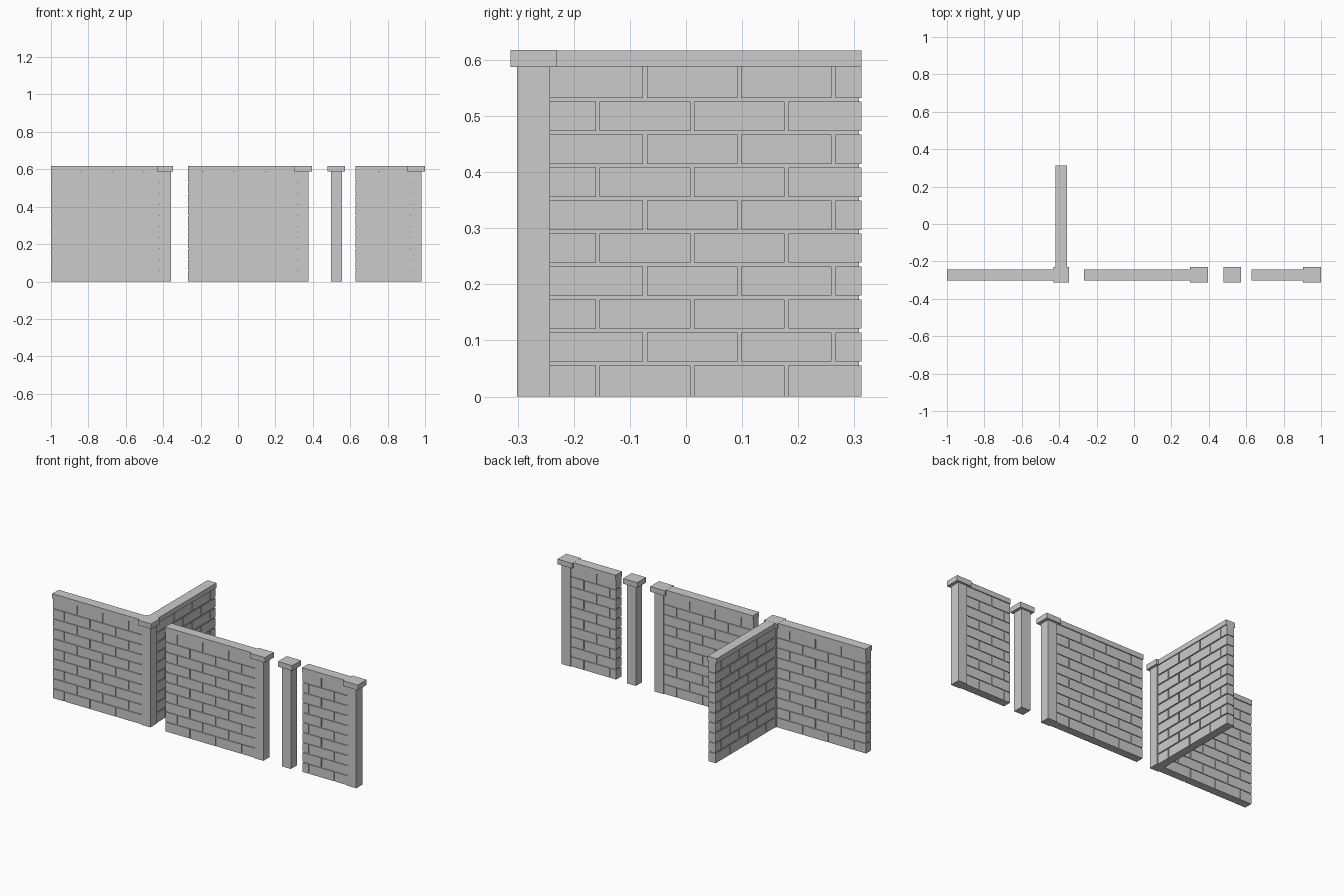
import bpy, bmesh
from mathutils import Vector

if "Cube" in bpy.data.objects:
    bpy.data.objects.remove(bpy.data.objects["Cube"])

H, CAP_TOP = 0.588, 0.617          # wall height, top of capping
POST = 0.059                       # post width
Y0 = -0.272                        # centre line of the front run
ROWS, PITCH, GAP = 10, 0.168, 0.0065
BRICK_T, CORE_T = 0.048, 0.038     # brick and mortar thickness


def add_box(bm, lo, hi):
    lo, hi = Vector(lo), Vector(hi)
    verts = bmesh.ops.create_cube(bm, size=1)["verts"]
    for v in verts:
        v.co = Vector((lo[i] + hi[i]) / 2 + v.co[i] * (hi[i] - lo[i]) for i in range(3))


def finish(bm, name):
    bmesh.ops.recalc_face_normals(bm, faces=bm.faces)
    mesh = bpy.data.meshes.new(name)
    bm.to_mesh(mesh)
    bm.free()
    bpy.context.collection.objects.link(bpy.data.objects.new(name, mesh))


def box(name, lo, hi):
    bm = bmesh.new()
    add_box(bm, lo, hi)
    finish(bm, name)


def wall(name, origin, direction, length, phase=0):
    """Brick wall running from a post face along direction (unit x or y)."""
    d = Vector(direction)
    side = Vector((-d.y, d.x))

    def span(a, b, t, z0, z1):
        p = Vector(origin) + d * a - side * t / 2
        q = Vector(origin) + d * b + side * t / 2
        return ((min(p.x, q.x), min(p.y, q.y), z0),
                (max(p.x, q.x), max(p.y, q.y), z1))

    # mortar core, slightly short at the free end
    box(name + "_mortar", *span(-0.01, length - 0.005, CORE_T, 0.0, H))
    # staggered bricks
    bm = bmesh.new()
    course = H / ROWS
    for r in range(ROWS):
        z0 = r * course + (GAP / 2 if r else 0)
        z1 = (r + 1) * course - (GAP / 2 if r < ROWS - 1 else 0)
        joint = 0.0855 + ((r + phase) % 2) * PITCH / 2
        a = 0.0
        while a < length:
            b = min(joint - GAP / 2, length)
            add_box(bm, *span(a, b, BRICK_T, z0, z1))
            a = joint + GAP / 2
            joint += PITCH
    finish(bm, name + "_bricks")
    # capping strip
    box(name + "_capping", *span(0.0, length, POST, H, CAP_TOP))


def post(name, x, cap_w):
    h = POST / 2
    box(name + "_shaft", (x - h, Y0 - h, 0), (x + h, Y0 + h, H))
    box(name + "_cap", (x - cap_w / 2, Y0 - 0.041, H - 0.001),
        (x + cap_w / 2, Y0 + 0.041, CAP_TOP + 0.0005))


# posts
post("corner_post", -0.389, 0.085)
post("middle_post", 0.347, 0.096)
post("single_post", 0.526, 0.093)
post("end_post", 0.952, 0.096)

# walls
h = POST / 2
wall("corner_left_wall", (-0.389 - h, Y0), (-1, 0), 1 - 0.389 - h, 1)
wall("corner_back_wall", (-0.389, Y0 + h), (0, 1), 0.313 - (Y0 + h))
wall("long_wall", (0.347 - h, Y0), (-1, 0), 0.347 - h + 0.266)
wall("short_wall", (0.952 - h, Y0), (-1, 0), 0.952 - h - 0.629)
